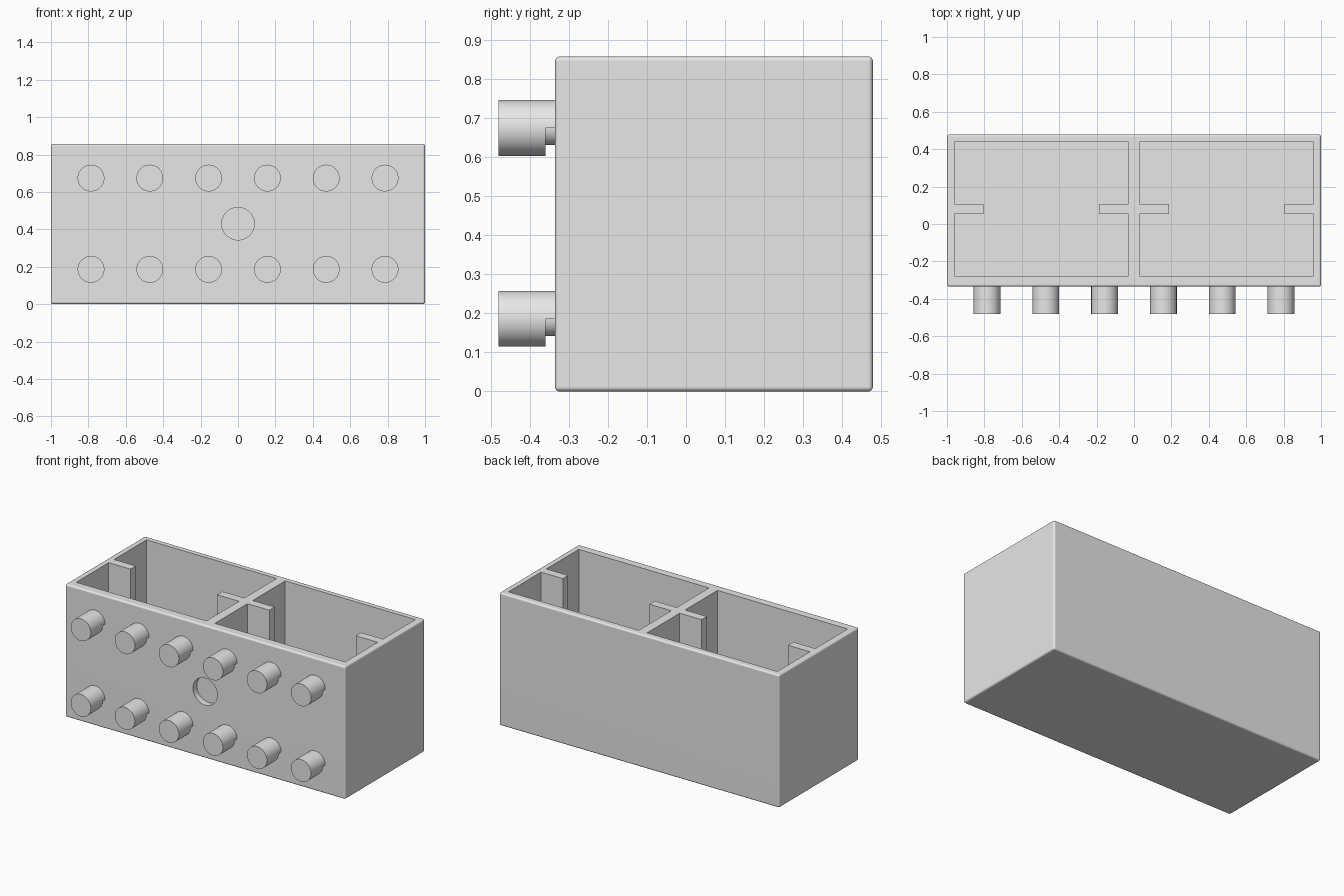
import bpy, bmesh, math
from mathutils import Vector

if "Cube" in bpy.data.objects:
    bpy.data.objects.remove(bpy.data.objects["Cube"])

grey = bpy.data.materials.new("light grey plastic")
grey.diffuse_color = (0.8, 0.8, 0.8, 1)
grey.use_nodes = True
grey.node_tree.nodes["Principled BSDF"].inputs["Base Color"].default_value = grey.diffuse_color

FRONT, BACK, HEIGHT = -0.335, 0.478, 0.857


def prism(name, profile, start, end, axis):
    """Extrude a closed 2D profile along z (profile is x,y) or y (profile is x,z)."""
    bm = bmesh.new()
    place = (lambda a, b, t: (a, b, t)) if axis == 'z' else (lambda a, b, t: (a, t, b))
    face = bm.faces.new([bm.verts.new(place(a, b, start)) for a, b in profile])
    ext = bmesh.ops.extrude_face_region(bm, geom=[face])
    shift = Vector(place(0, 0, end - start))
    bmesh.ops.translate(bm, vec=shift, verts=[g for g in ext["geom"] if isinstance(g, bmesh.types.BMVert)])
    bmesh.ops.recalc_face_normals(bm, faces=bm.faces)
    mesh = bpy.data.meshes.new(name)
    bm.to_mesh(mesh)
    bm.free()
    mesh.materials.append(grey)
    obj = bpy.data.objects.new(name, mesh)
    bpy.context.collection.objects.link(obj)
    return obj


def arc(cx, cz, r, a0, a1, n):
    return [(cx + r * math.cos(a0 + (a1 - a0) * i / n),
             cz + r * math.sin(a0 + (a1 - a0) * i / n)) for i in range(n + 1)]


def circle(cx, cz, r, n=48):
    return arc(cx, cz, r, 0, 2 * math.pi, n)[:-1]


def select(obj):
    bpy.ops.object.select_all(action='DESELECT')
    obj.select_set(True)
    bpy.context.view_layer.objects.active = obj


def smooth(obj):
    select(obj)
    bpy.ops.object.shade_smooth_by_angle(angle=math.radians(35))


def cut(obj, cutter):
    mod = obj.modifiers.new("cut", 'BOOLEAN')
    mod.operation, mod.solver, mod.object = 'DIFFERENCE', 'EXACT', cutter
    select(obj)
    bpy.ops.object.modifier_apply(modifier=mod.name)
    bpy.data.objects.remove(cutter)


# Rounded outer block
body = prism("box_body", [(-1, FRONT), (1, FRONT), (1, BACK), (-1, BACK)], 0, HEIGHT, 'z')
bevel = body.modifiers.new("rounded edges", 'BEVEL')
bevel.width, bevel.segments = 0.012, 4
select(body)
bpy.ops.object.modifier_apply(modifier=bevel.name)

# Two open compartments, each with a pair of divider guide ribs
x0, x1, y0, y1 = 0.03, 0.96, -0.278, 0.438
rib_lo, rib_hi, rib = 0.053, 0.107, 0.156
room = [(x0, y0), (x1, y0), (x1, rib_lo), (x1 - rib, rib_lo), (x1 - rib, rib_hi), (x1, rib_hi),
        (x1, y1), (x0, y1), (x0, rib_hi), (x0 + rib, rib_hi), (x0 + rib, rib_lo), (x0, rib_lo)]
for side in (-1, 1):
    cut(body, prism("compartment_cutter", [(side * x, y) for x, y in room], 0.04, 1.0, 'z'))

# Shallow round recess in the front wall
cut(body, prism("recess_cutter", circle(0, 0.43, 0.087), FRONT - 0.1, FRONT + 0.04, 'y'))
smooth(body)
body.modifiers.new("flat face normals", 'WEIGHTED_NORMAL').keep_sharp = True

# Two rows of six pegs, undercut on their lower half next to the wall
R, r = 0.0715, 0.044
for row, z in (("lower", 0.186), ("upper", 0.674)):
    for i in range(6):
        x = -0.786 + 0.3144 * i
        neck = arc(x, z, R, 0, math.pi, 24) + arc(x, z, r, math.pi, 2 * math.pi, 24)
        smooth(prism(f"{row}_peg_head_{i + 1}", circle(x, z, R), -0.48, -0.36, 'y'))
        smooth(prism(f"{row}_peg_neck_{i + 1}", neck, -0.36, FRONT + 0.005, 'y'))
